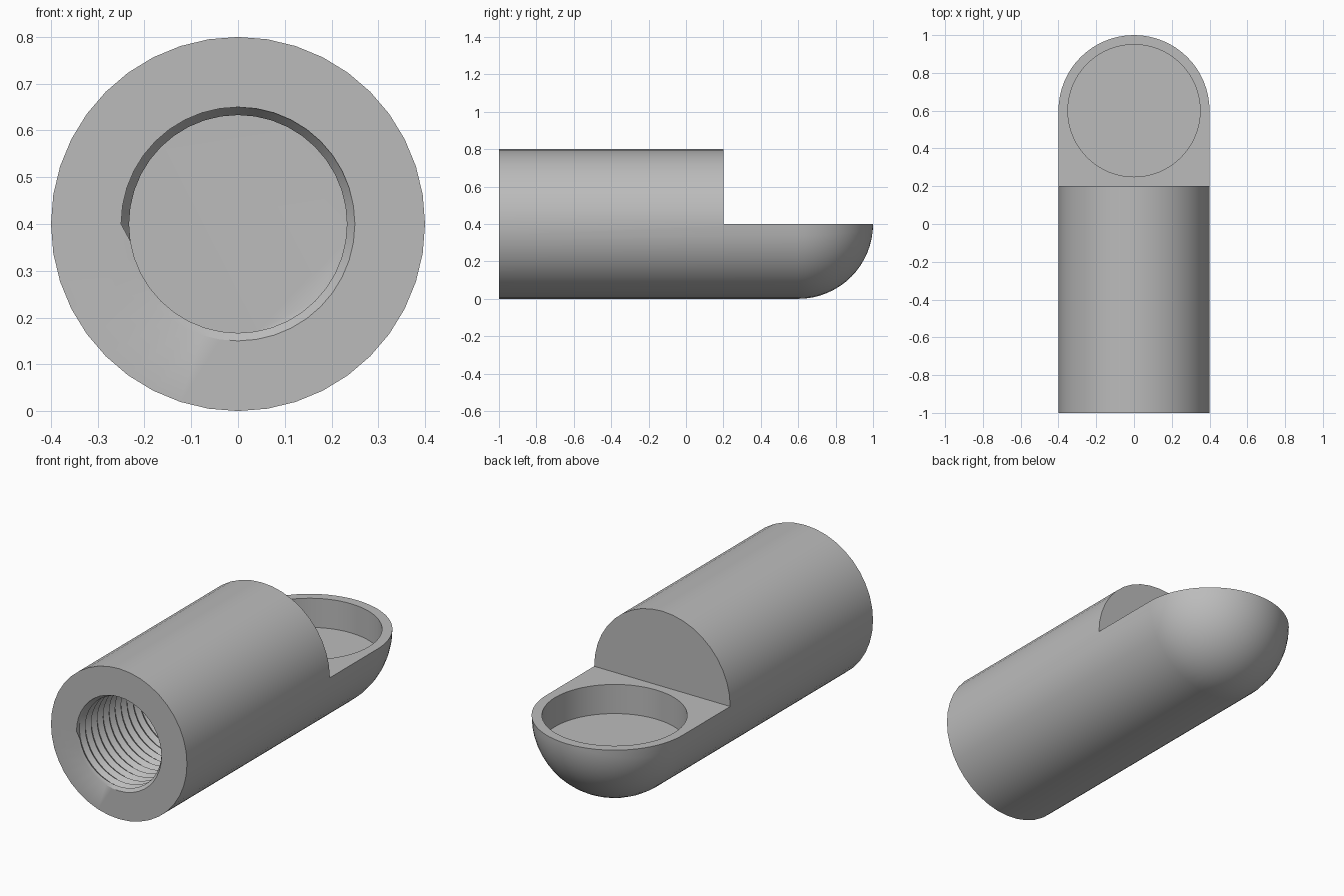
import bpy, bmesh
from math import sin, cos, pi, tau
from mathutils import Matrix, Vector

if "Cube" in bpy.data.objects:
    bpy.data.objects.remove(bpy.data.objects["Cube"], do_unlink=True)

SIDES = 40
RADIUS = AXIS_Z = 0.4
FRONT, STEP, CUP_Y = -1.0, 0.2, 0.6
BORE, THREAD, BORE_END, PITCH = 0.25, 0.233, -0.2, 0.05

grey = bpy.data.materials.new("plain grey")
grey.use_nodes = True
colour = (0.5, 0.5, 0.5, 1)
grey.diffuse_color = colour
grey.node_tree.nodes["Principled BSDF"].inputs["Base Color"].default_value = colour


def make_object(name, bm):
    mesh = bpy.data.meshes.new(name)
    bmesh.ops.recalc_face_normals(bm, faces=bm.faces)
    bm.to_mesh(mesh)
    bm.free()
    obj = bpy.data.objects.new(name, mesh)
    bpy.context.collection.objects.link(obj)
    mesh.materials.append(grey)
    return obj


def point(r, y, angle):
    return Vector((r * cos(angle), y, AXIS_Z + r * sin(angle)))


# Rounded rod with a plain blind bore, revolved around the long axis
profile = [(0, BORE_END), (BORE, BORE_END), (BORE, FRONT), (RADIUS, FRONT)]
profile += [(RADIUS * cos(a), CUP_Y + RADIUS * sin(a))
            for a in (i * pi / 32 for i in range(16))]
profile.append((0, CUP_Y + RADIUS))
bm = bmesh.new()
verts = [bm.verts.new(point(r, y, 0)) for r, y in profile]
edges = [bm.edges.new(pair) for pair in zip(verts, verts[1:])]
bmesh.ops.spin(bm, geom=verts + edges, cent=(0, 0, AXIS_Z), axis=(0, 1, 0),
               angle=tau, steps=SIDES)
bmesh.ops.remove_doubles(bm, verts=bm.verts, dist=1e-5)
body = make_object("threaded_rod_with_cup", bm)

# Cutters for the half-height step and the round cup
bm = bmesh.new()
bmesh.ops.create_cube(bm, size=1, matrix=Matrix.Translation((0, STEP + 0.5, AXIS_Z + 0.5)))
step_cutter = make_object("step_cutter", bm)
bm = bmesh.new()
bmesh.ops.create_cone(bm, cap_ends=True, segments=64, radius1=0.35, radius2=0.35,
                      depth=0.4, matrix=Matrix.Translation((0, CUP_Y, 0.445)))
cup_cutter = make_object("cup_cutter", bm)

bpy.context.view_layer.objects.active = body
for cutter in (step_cutter, cup_cutter):
    cutter.hide_render = True
    mod = body.modifiers.new(cutter.name, "BOOLEAN")
    mod.operation, mod.solver, mod.object = "DIFFERENCE", "EXACT", cutter
    bpy.ops.object.modifier_apply(modifier=mod.name)
    bpy.data.objects.remove(cutter, do_unlink=True)

# Swap the plain bore wall for a helical thread
bm = bmesh.new()
bm.from_mesh(body.data)
inner = [f for f in bm.faces if all(
    v.co.y < BORE_END + 0.01 and
    Vector((v.co.x, v.co.z - AXIS_Z)).length < BORE + 0.001 for v in f.verts)]
bmesh.ops.delete(bm, geom=inner, context="FACES")
turns = round((BORE_END - FRONT) / PITCH)
rings = []
for j in range(-2, 2 * turns + 1):
    ring = []
    for i in range(SIDES + 1):
        y = FRONT + PITCH * (j / 2 + i / SIDES)
        r = THREAD if j % 2 else BORE
        if y <= FRONT:
            r = BORE
        elif y >= BORE_END:
            r = THREAD
        y = min(max(y, FRONT), BORE_END)
        ring.append(bm.verts.new(point(r, y, tau * i / SIDES)))
    rings.append(ring)
for a, b in zip(rings, rings[1:]):
    for i in range(SIDES):
        quad = (a[i], a[i + 1], b[i + 1], b[i])
        if any((quad[0].co - v.co).length > 1e-5 for v in quad):
            bm.faces.new(quad)
# Floor of the bore
bm.faces.new([bm.verts.new(point(THREAD, BORE_END, tau * i / SIDES)) for i in range(SIDES)])
bmesh.ops.remove_doubles(bm, verts=bm.verts, dist=1e-5)
bmesh.ops.dissolve_degenerate(bm, edges=bm.edges, dist=1e-6)
loose = [v for v in bm.verts if not v.link_faces]
bmesh.ops.delete(bm, geom=loose, context="VERTS")
bmesh.ops.recalc_face_normals(bm, faces=bm.faces)
bm.to_mesh(body.data)
bm.free()

body.select_set(True)
bpy.ops.object.shade_smooth_by_angle(angle=pi / 6)
